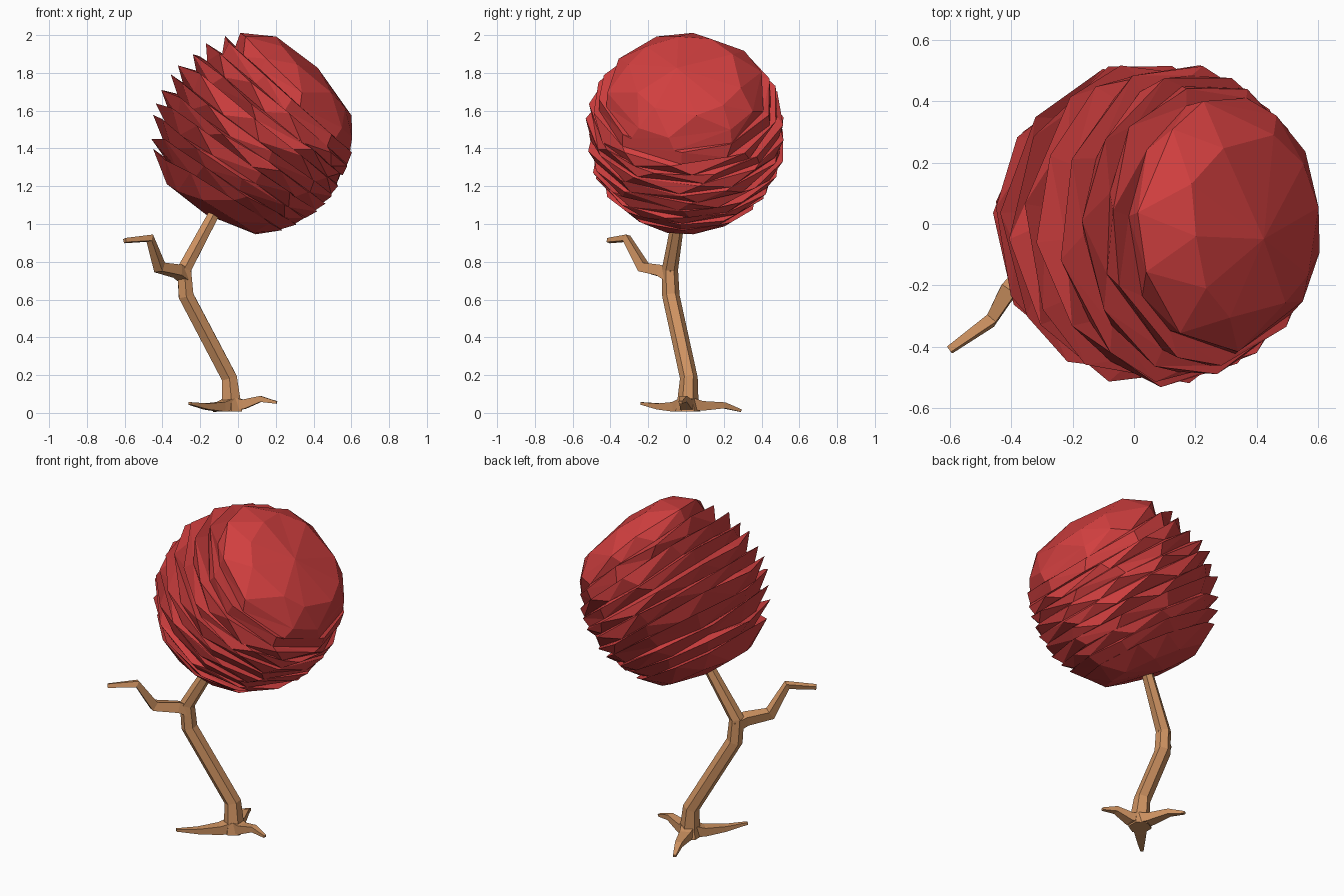
import bpy, bmesh, random
from math import sin, cos, pi, radians, sqrt
from mathutils import Vector

if "Cube" in bpy.data.objects:
    bpy.data.objects.remove(bpy.data.objects["Cube"])

random.seed(4)


def material(name, rgb):
    m = bpy.data.materials.new(name)
    m.diffuse_color = (*rgb, 1)
    m.use_nodes = True
    m.node_tree.nodes["Principled BSDF"].inputs["Base Color"].default_value = m.diffuse_color
    return m


bark = material("bark", (0.62, 0.29, 0.12))
red = material("red_leaves", (0.64, 0.05, 0.05))


def finish(bm, name, mat):
    bmesh.ops.recalc_face_normals(bm, faces=bm.faces)
    me = bpy.data.meshes.new(name)
    bm.to_mesh(me)
    bm.free()
    me.materials.append(mat)
    ob = bpy.data.objects.new(name, me)
    bpy.context.collection.objects.link(ob)
    return ob


def tube(name, path, radii, sides, start_up=Vector((0, 1, 0)), flat=1.0):
    """Faceted tapering limb along a path; flat squashes the profile along 'up'."""
    pts = [Vector(p) for p in path]
    bm = bmesh.new()
    rings = []
    for i, p in enumerate(pts):
        d = Vector((0, 0, 0))
        if i > 0:
            d += (p - pts[i - 1]).normalized()
        if i < len(pts) - 1:
            d += (pts[i + 1] - p).normalized()
        d.normalize()
        side = d.cross(start_up).normalized()
        up = side.cross(d)
        rings.append([bm.verts.new(p + radii[i] * (side * cos(a) + up * sin(a) * flat))
                      for a in (2 * pi * (k + 0.5) / sides for k in range(sides))])
    for lo, hi in zip(rings, rings[1:]):
        for k in range(sides):
            j = (k + 1) % sides
            bm.faces.new((lo[k], lo[j], hi[j], hi[k]))
    bm.faces.new(rings[0])
    bm.faces.new(rings[-1])
    return finish(bm, name, bark)


# Crooked trunk
tube("trunk",
     [(-0.035, 0.01, 0.008), (-0.035, 0.01, 0.065), (-0.046, 0.015, 0.185), (-0.275, -0.08, 0.62),
      (-0.285, -0.085, 0.76), (-0.14, -0.04, 1.03), (-0.05, -0.01, 1.2)],
     [0.066, 0.056, 0.047, 0.046, 0.043, 0.034, 0.03], 6)

# Side branch
tube("branch",
     [(-0.275, -0.075, 0.72), (-0.32, -0.13, 0.75), (-0.415, -0.225, 0.77),
      (-0.467, -0.315, 0.925), (-0.60, -0.41, 0.912)],
     [0.045, 0.042, 0.038, 0.026, 0.016], 4, Vector((0.55, -0.8, 0.3)))

# Three spreading roots
up = Vector((0, 0, 1))
base = (-0.03, 0.01, 0.05)
for n, path in enumerate((
        [base, (0.03, 0.0, 0.045), (0.12, -0.015, 0.074), (0.205, -0.03, 0.055)],
        [base, (-0.09, -0.05, 0.032), (-0.17, -0.14, 0.034), (-0.255, -0.235, 0.05)],
        [base, (-0.05, 0.08, 0.037), (-0.09, 0.20, 0.04), (-0.125, 0.29, 0.012)])):
    tube("root_%d" % (n + 1), path, [0.06, 0.045, 0.028, 0.012], 4, up, 0.8)

# Foliage ball: overlapping tilted layers, deep on the left, smooth on the right
C = Vector((0.076, 0.0, 1.48))
R = 0.537
SIDES, LAYERS = 10, 11
bm = bmesh.new()


def ring(d, tilt, phase, depth, jitter):
    ax = Vector((sin(tilt), 0, cos(tilt)))
    u, v = Vector((cos(tilt), 0, -sin(tilt))), Vector((0, 1, 0))
    out = []
    for k in range(SIDES):
        a = 2 * pi * k / SIDES + phase + random.uniform(-0.12, 0.12)
        left = 0.5 - 0.5 * cos(a)
        h = d + random.uniform(-jitter, jitter) * (0.25 + 0.75 * left)
        r = sqrt(R * R - h * h) - depth * (0.1 + 0.9 * left ** 1.5)
        out.append(bm.verts.new(C + ax * h + r * (u * cos(a) + v * sin(a))))
    return out


# smooth rounded ring under the layers
rings = [ring(-0.45, radians(30), 0.2, 0.015, 0.02)]
for i in range(LAYERS):
    t = i / (LAYERS - 1)
    tilt = radians(31 + 12 * t)
    d = -0.36 + 0.70 * t
    phase = random.uniform(-0.2, 0.2)
    rings.append(ring(d, tilt, phase, 0.0, 0.022))
    if i < LAYERS - 1:
        rings.append(ring(d + 0.004, tilt, phase + random.uniform(-0.1, 0.1), 0.09, 0.015))
# smooth rounded ring over the layers
rings.append(ring(0.44, radians(45), 0.1, 0.015, 0.02))

for lo, hi in zip(rings, rings[1:]):
    for k in range(SIDES):
        j = (k + 1) % SIDES
        bm.faces.new((lo[k], lo[j], hi[j], hi[k]))

# Broad faceted end caps
for loop, tilt, h in ((rings[0], radians(30), -0.495), (rings[-1], radians(45), 0.49)):
    tip = bm.verts.new(C + h * Vector((sin(tilt), -0.1, cos(tilt))))
    for k in range(SIDES):
        bm.faces.new((loop[k], loop[(k + 1) % SIDES], tip))
bmesh.ops.triangulate(bm, faces=bm.faces[:])
finish(bm, "foliage", red)
